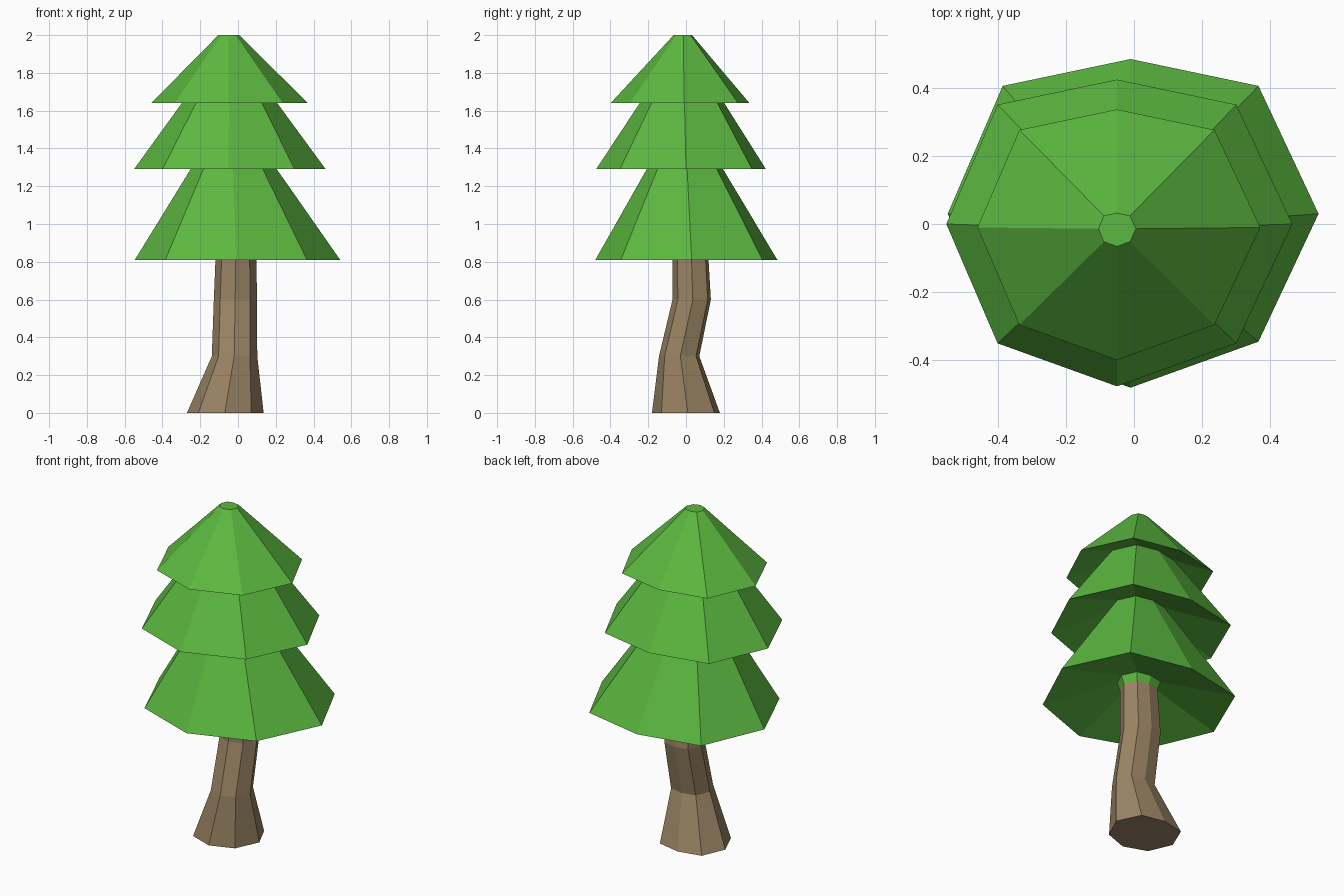
import bpy, bmesh

if "Cube" in bpy.data.objects:
    bpy.data.objects.remove(bpy.data.objects["Cube"])

# Slightly uneven octagon shared by every ring, scaled by its diagonal reach
OCTAGON = [(1.47, 0), (1, 1), (0, 1.21), (-1, 1), (-1.43, 0), (-1, -1), (0, -1.36), (1, -1)]


def material(name, color):
    m = bpy.data.materials.new(name)
    m.diffuse_color = (*color, 1)
    m.use_nodes = True
    m.node_tree.nodes["Principled BSDF"].inputs["Base Color"].default_value = m.diffuse_color
    return m


def loft(name, rings, mat, cap_bottom=False, cap_top=False):
    """Join rings given as (centre x, centre y, z, diagonal reach)."""
    bm = bmesh.new()
    loops = [[bm.verts.new((cx + d * x, cy + d * y, z)) for x, y in OCTAGON]
             for cx, cy, z, d in rings]
    for low, high in zip(loops, loops[1:]):
        for i in range(8):
            j = (i + 1) % 8
            bm.faces.new((low[i], low[j], high[j], high[i]))
    if cap_bottom:
        bm.faces.new(loops[0][::-1])
    if cap_top:
        bm.faces.new(loops[-1])
    mesh = bpy.data.meshes.new(name)
    bm.to_mesh(mesh)
    bm.free()
    mesh.materials.append(mat)
    ob = bpy.data.objects.new(name, mesh)
    bpy.context.collection.objects.link(ob)
    return ob


bark = material("bark_brown", (0.33, 0.235, 0.13))
leaf = material("leaf_green", (0.107, 0.485, 0.051))

# Bent trunk with a flared foot
loft("trunk", [(-0.07, 0.01, 0, 0.14),
               (-0.02, -0.03, 0.30, 0.083),
               (-0.015, 0.036, 0.60, 0.079),
               (-0.012, 0.027, 0.88, 0.073)], bark, cap_bottom=True)

# Three tiers with hollowed undersides, each growing out of the one below
loft("foliage", [(-0.012, 0.027, 0.88, 0.073),
                 (-0.012, 0.027, 0.925, 0.085),
                 (-0.01, 0.03, 0.81, 0.375),     # lower rim
                 (-0.03, 0.0, 1.41, 0.103),
                 (-0.05, 0.0, 1.29, 0.35),       # middle rim
                 (-0.048, -0.01, 1.72, 0.134),
                 (-0.05, -0.01, 1.64, 0.286),    # upper rim
                 (-0.05, -0.014, 2.0, 0.038)], leaf, cap_top=True)
